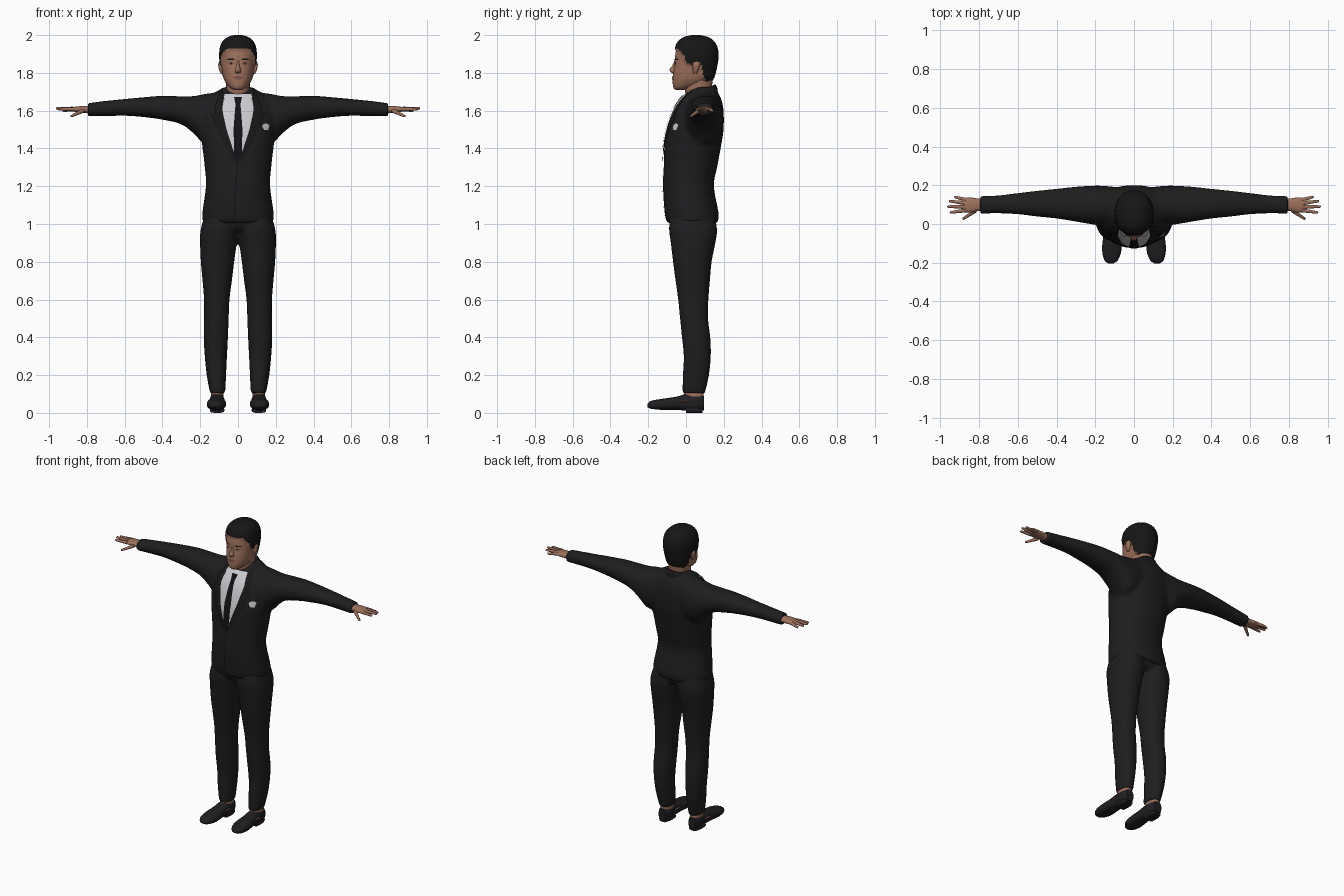
import bpy, bmesh, math
from mathutils import Vector
from mathutils.bvhtree import BVHTree

if "Cube" in bpy.data.objects:
    bpy.data.objects.remove(bpy.data.objects["Cube"])


def material(name, r, g, b):
    m = bpy.data.materials.new(name)
    m.diffuse_color = (r, g, b, 1)
    m.use_nodes = True
    m.node_tree.nodes["Principled BSDF"].inputs["Base Color"].default_value = m.diffuse_color
    return m


SUIT = material("charcoal suit", .013, .013, .014)
LAPEL = material("dark lapel", .009, .009, .009)
TIE = material("black tie", .006, .006, .007)
SHIRT = material("white shirt", .6, .6, .63)
SKIN = material("skin", .34, .165, .108)
LIP = material("dark skin", .2, .085, .06)
HAIR = material("black hair", .008, .008, .008)
SHOE = material("shoe leather", .014, .014, .016)


def spline(keys, t):
    """Smooth interpolation of key rows; t runs from 0 to len(keys) - 1."""
    i = min(int(t), len(keys) - 2)
    f = t - i
    p = [keys[max(0, min(len(keys) - 1, j))] for j in (i - 1, i, i + 1, i + 2)]
    return [b + .5 * f * (c - a + f * (2 * a - 5 * b + 4 * c - d + f * (3 * (b - c) + d - a)))
            for a, b, c, d in zip(*p)]


def loft(bm, axis, keys, s=1, seg=28, sub=3, power=2.2, tilt=0):
    """Closed skin through sections (position, a_min, a_max, b_min, b_max)."""
    rings = []
    n = (len(keys) - 1) * sub
    for k in range(n + 1):
        t, a0, a1, b0, b1 = spline(keys, k / sub)
        ring = []
        for j in range(seg):
            an = 2 * math.pi * j / seg
            c, d = math.cos(an), math.sin(an)
            a = (a0 + a1) / 2 + (a1 - a0) / 2 * math.copysign(abs(c) ** (2 / power), c)
            b = (b0 + b1) / 2 + (b1 - b0) / 2 * math.copysign(abs(d) ** (2 / power), d)
            x, y, z = {'x': (t, a, b), 'y': (a, t, b), 'z': (a, b, t)}[axis]
            ring.append(bm.verts.new((x * s, y, z + tilt * (y - .07))))
        rings.append(ring)
    for r, q in zip(rings, rings[1:]):
        for j in range(seg):
            bm.faces.new((r[j], r[(j + 1) % seg], q[(j + 1) % seg], q[j]))
    bm.faces.new(rings[0])
    bm.faces.new(rings[-1])


def sym(rows):
    """Rows (z, half_width, y_front, y_back) turned into centred sections."""
    return [(z, -w, w, f, b) for z, w, f, b in rows]


def tube(bm, p, q, r0, r1):
    """Finger: tapered rod with a round tip."""
    p, q = Vector(p), Vector(q)
    rot = (q - p).to_track_quat('Z', 'Y').to_matrix().to_4x4()
    rot.translation = (p + q) / 2
    bmesh.ops.create_cone(bm, cap_ends=True, segments=10, radius1=r0, radius2=r1,
                          depth=(q - p).length, matrix=rot)
    rot.translation = q
    bmesh.ops.create_uvsphere(bm, u_segments=10, v_segments=6, radius=r1, matrix=rot)


def finish(name, bm, mat, voxel=0):
    bmesh.ops.recalc_face_normals(bm, faces=bm.faces)
    me = bpy.data.meshes.new(name)
    bm.to_mesh(me)
    bm.free()
    me.materials.append(mat)
    ob = bpy.data.objects.new(name, me)
    bpy.context.collection.objects.link(ob)
    bpy.ops.object.select_all(action='DESELECT')
    ob.select_set(True)
    bpy.context.view_layer.objects.active = ob
    if voxel:  # fuse overlapping volumes into one soft skin
        m = ob.modifiers.new("fuse", 'REMESH')
        m.mode, m.voxel_size = 'VOXEL', voxel
        m = ob.modifiers.new("soften", 'SMOOTH')
        m.factor, m.iterations = .5, 4
        for m in ("fuse", "soften"):
            bpy.ops.object.modifier_apply(modifier=m)
    bpy.ops.object.shade_smooth_by_angle(angle=math.radians(50))
    return ob


def plate(name, mat, target, rows, off, sides=(1,), cols=8, sub=5):
    """Thin panel of rows (z, x_left, x_right) laid on the front of target."""
    tree = BVHTree.FromObject(target, bpy.context.evaluated_depsgraph_get())
    bm = bmesh.new()
    for s in sides:
        grid = []
        for k in range((len(rows) - 1) * sub + 1):
            i = min(k // sub, len(rows) - 2)
            z, x0, x1 = [a + (b - a) * (k / sub - i) for a, b in zip(rows[i], rows[i + 1])]
            line = []
            for j in range(cols + 1):
                o = Vector((s * (x0 + (x1 - x0) * j / cols), -1, z))
                hit, n, _, _ = tree.ray_cast(o, Vector((0, 1, 0)))
                if hit is None:
                    hit, n, _, _ = tree.find_nearest(Vector((o.x, 0, z)))
                line.append(bm.verts.new(hit + n * off))
            grid.append(line)
        for r, q in zip(grid, grid[1:]):
            for j in range(cols):
                f = (r[j], r[j + 1], q[j + 1], q[j])
                bm.faces.new(f if s < 0 else f[::-1])
    return finish(name, bm, mat)


# Jacket: body and sleeves fused
bm = bmesh.new()
loft(bm, 'z', sym([(1.005, .183, -.098, .165), (1.05, .19, -.112, .174), (1.2, .17, -.122, .147),
                   (1.3, .176, -.118, .165), (1.42, .19, -.114, .187), (1.5, .2, -.1, .199),
                   (1.6, .195, -.066, .199), (1.66, .165, -.028, .187), (1.7, .115, .01, .168),
                   (1.725, .075, .045, .155)]), seg=40)
for s in (1, -1):
    loft(bm, 'x', [(.08, .02, .19, 1.46, 1.70), (.17, -.005, .198, 1.42, 1.69),
                   (.23, .0, .197, 1.475, 1.678), (.3, .012, .193, 1.528, 1.676),
                   (.4, .028, .182, 1.552, 1.679), (.5, .038, .172, 1.566, 1.671),
                   (.6, .05, .16, 1.573, 1.662), (.7, .055, .148, 1.571, 1.652),
                   (.795, .053, .144, 1.57, 1.64)], s)
jacket = finish("jacket", bm, SUIT, .011)

# Jacket collar standing at the back of the neck
bm = bmesh.new()
loft(bm, 'z', sym([(1.63, .1, -.01, .17), (1.675, .088, .0, .165), (1.698, .076, .005, .153)]), tilt=.5)
finish("jacket_collar", bm, LAPEL)

# Trousers: two legs and hips fused
bm = bmesh.new()
loft(bm, 'z', sym([(.965, .17, -.06, .13), (1.0, .188, -.085, .155), (1.06, .17, -.09, .15)]))
for s in (1, -1):
    loft(bm, 'z', [(.1, .067, .148, -.02, .1), (.2, .063, .166, -.017, .122),
                   (.3, .058, .176, -.012, .132), (.4, .053, .182, -.022, .129),
                   (.5, .049, .18, -.032, .117), (.6, .045, .18, -.042, .119),
                   (.7, .032, .188, -.056, .127), (.8, .02, .197, -.069, .136),
                   (.9, .006, .201, -.081, .156), (.97, -.002, .198, -.09, .165),
                   (1.05, 0, .175, -.085, .15)], s)
finish("trousers", bm, SUIT, .011)

# Shoes, heels and ankles
for s, side in ((1, "left"), (-1, "right")):
    bm = bmesh.new()
    loft(bm, 'y', [(-.203, .105, .135, .03, .05), (-.185, .082, .154, .022, .064),
                   (-.13, .064, .165, .016, .074), (-.05, .068, .157, .016, .086),
                   (0, .072, .15, .012, .1), (.06, .071, .15, .01, .1),
                   (.096, .085, .136, .014, .09)], s, power=2.5)
    loft(bm, 'y', [(.0, .074, .147, 0, .03), (.05, .072, .149, 0, .03),
                   (.088, .084, .137, 0, .03)], s, power=3)
    finish(side + "_shoe", bm, SHOE)
    bm = bmesh.new()
    loft(bm, 'z', [(.05, .078, .142, .0, .09), (.09, .076, .144, -.012, .094),
                   (.13, .08, .14, -.005, .09)], s)
    loft(bm, 'y', [(-.055, .075, .15, .06, .064), (-.02, .066, .158, .054, .07),
                   (.02, .069, .153, .058, .066)], s)
    finish(side + "_ankle", bm, SKIN)

    # Hands
    bm = bmesh.new()
    loft(bm, 'x', [(.77, .07, .13, 1.583, 1.625), (.81, .066, .132, 1.588, 1.626),
                   (.85, .058, .138, 1.592, 1.622), (.885, .066, .13, 1.597, 1.617)], s, seg=16)
    for a, b in (((.865, .124, 1.608), (.922, .139, 1.6)), ((.875, .108, 1.61), (.95, .118, 1.609)),
                 ((.875, .088, 1.61), (.958, .09, 1.612)), ((.87, .07, 1.608), (.945, .06, 1.608)),
                 ((.82, .068, 1.6), (.88, .028, 1.572))):
        tube(bm, (a[0] * s, a[1], a[2]), (b[0] * s, b[1], b[2]), .011, .007)
    finish(side + "_hand", bm, SKIN)

    # Ears
    bm = bmesh.new()
    loft(bm, 'z', [(1.795, .08, .09, .04, .055), (1.815, .08, .1, .036, .066),
                   (1.845, .08, .105, .036, .076), (1.862, .08, .098, .045, .068)], s, seg=12)
    finish(side + "_ear", bm, SKIN)

# Neck and shirt collar
bm = bmesh.new()
loft(bm, 'z', sym([(1.6, .06, .02, .14), (1.7, .061, -.005, .135), (1.78, .066, -.01, .145)]))
finish("neck", bm, SKIN)
bm = bmesh.new()
loft(bm, 'z', sym([(1.63, .085, -.032, .15), (1.67, .076, -.018, .148), (1.7, .068, -.012, .142)]), tilt=.42)
finish("shirt_collar", bm, SHIRT)

# Head: hair is the part above the hairline, raised from the scalp
bm = bmesh.new()
loft(bm, 'z', sym([(1.71, .022, -.056, .0), (1.72, .04, -.066, .04), (1.74, .06, -.07, .1),
                   (1.77, .076, -.07, .138), (1.81, .084, -.066, .152), (1.85, .089, -.06, .16),
                   (1.9, .092, -.056, .165), (1.95, .083, -.044, .152), (1.98, .056, -.014, .12),
                   (1.992, .02, .03, .075)]), seg=64, sub=6)
bmesh.ops.recalc_face_normals(bm, faces=bm.faces)
HAIRLINE = [(-.1, 1.925), (-.03, 1.925), (-.012, 1.9), (.008, 1.85), (.034, 1.842), (.045, 1.862),
            (.078, 1.855), (.088, 1.79), (.11, 1.755), (.2, 1.74)]


def is_hair(p):
    for (y0, z0), (y1, z1) in zip(HAIRLINE, HAIRLINE[1:]):
        if y0 <= p.y < y1:
            return p.z > z0 + (z1 - z0) * (p.y - y0) / (y1 - y0)


hair = [f for f in bm.faces if is_hair(f.calc_center_median())]
for f in hair:
    f.material_index = 1
bm.normal_update()
for v, n in [(v, v.normal.copy()) for v in {v for f in hair for v in f.verts}]:
    v.co += n * .008
head = finish("head", bm, SKIN)
head.data.materials.append(HAIR)

# Nose
bm = bmesh.new()
loft(bm, 'z', sym([(1.872, .007, -.058, -.03), (1.84, .009, -.072, -.03), (1.818, .015, -.087, -.03),
                   (1.804, .018, -.08, -.03), (1.798, .01, -.07, -.03)]), seg=16)
finish("nose", bm, SKIN)

# Face details
plate("eyebrows", HAIR, head, [(1.876, .022, .05), (1.868, .016, .06)], .003, (1, -1), sub=2)
plate("eyes", LIP, head, [(1.857, .026, .042), (1.85, .018, .05), (1.843, .026, .042)], .002, (1, -1), sub=2)
plate("pupils", HAIR, head, [(1.855, .03, .038), (1.845, .03, .038)], .003, (1, -1), 2, 2)
plate("lips", LIP, head, [(1.782, -.012, .012), (1.775, -.027, .027), (1.766, -.014, .014)], .004, sub=2)

# Shirt front, tie, lapels, pocket square and jacket closing edge
plate("shirt_front", SHIRT, jacket, [(1.685, -.07, .07), (1.6, -.084, .084), (1.5, -.062, .062),
                                     (1.4, -.03, .03), (1.34, -.002, .002)], .004, cols=16)
plate("collar_points", SHIRT, jacket, [(1.675, .014, .075), (1.635, .03, .07), (1.605, .045, .052)],
      .009, (1, -1))
plate("tie", TIE, jacket, [(1.665, -.02, .02), (1.63, -.013, .013), (1.5, -.023, .023),
                           (1.38, -.02, .02), (1.33, -.002, .002)], .0095)
plate("lapels", LAPEL, jacket, [(1.7, .078, .09), (1.61, .082, .125), (1.585, .078, .115),
                                (1.58, .077, .138), (1.5, .06, .11), (1.4, .028, .06),
                                (1.32, -.002, .012)], .007, (1, -1))
plate("pocket_square", SHIRT, jacket, [(1.532, .14, .15), (1.522, .126, .164), (1.508, .13, .16),
                                       (1.496, .138, .158)], .004, sub=2)
plate("closing_edge", TIE, jacket, [(1.325, -.004, .002), (1.15, -.018, -.012), (1.02, -.024, -.018)],
      .003, cols=2)
